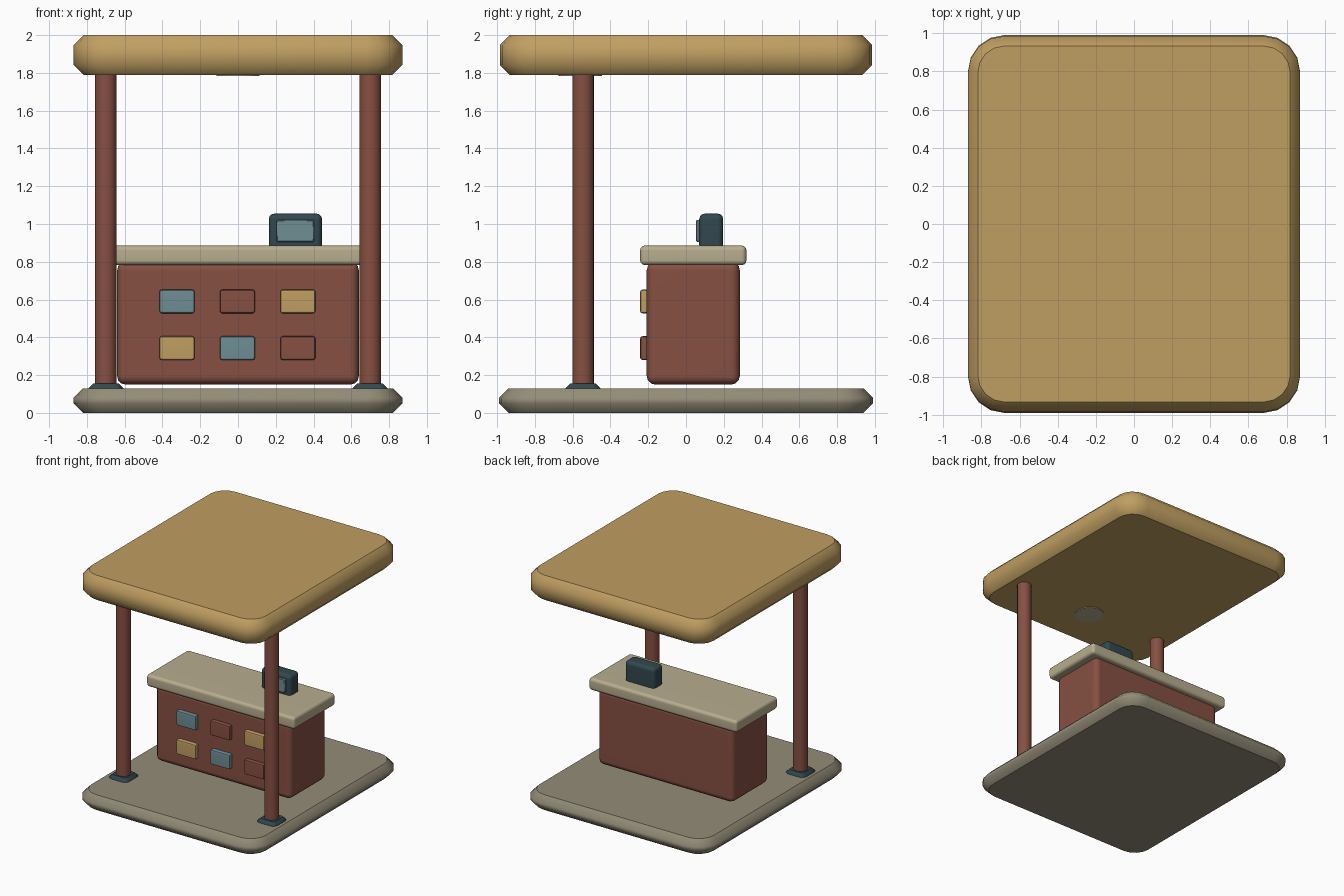
import bpy, bmesh, math
from mathutils import Vector

default = bpy.data.objects.get("Cube")
if default:
    bpy.data.objects.remove(default, do_unlink=True)


def material(name, r, g, b):
    color = [(c / 255 / 12.92 if c < 11 else ((c / 255 + 0.055) / 1.055) ** 2.4) for c in (r, g, b)] + [1]
    m = bpy.data.materials.new(name)
    m.use_nodes = True
    m.diffuse_color = color
    m.node_tree.nodes["Principled BSDF"].inputs["Base Color"].default_value = color
    return m


straw = material("straw yellow", 192, 159, 98)
brick = material("brick red", 134, 80, 66)
stone = material("stone grey", 147, 140, 119)
cream = material("cream", 184, 173, 143)
teal = material("soft teal", 110, 142, 148)
slate = material("dark slate", 50, 72, 79)


def finish(name, bm, mat):
    mesh = bpy.data.meshes.new(name)
    bmesh.ops.recalc_face_normals(bm, faces=bm.faces)
    bm.to_mesh(mesh)
    bm.free()
    mesh.materials.append(mat)
    obj = bpy.data.objects.new(name, mesh)
    bpy.context.collection.objects.link(obj)
    return obj


def slab(name, mat, x, y, hx, hy, z0, z1, radius, chamfer, steps=4):
    """Rounded rectangle in plan with chamfered rims and flat caps."""
    bm = bmesh.new()
    rings = []
    for z, inset in ((z0, chamfer), (z0 + chamfer, 0), (z1 - chamfer, 0), (z1, chamfer)):
        ring = []
        for corner, (sx, sy) in enumerate(((1, 1), (-1, 1), (-1, -1), (1, -1))):
            for i in range(steps + 1):
                a = math.pi / 2 * (corner + i / steps)
                ring.append(bm.verts.new((x + sx * (hx - radius) + (radius - inset) * math.cos(a),
                                          y + sy * (hy - radius) + (radius - inset) * math.sin(a), z)))
        rings.append(ring)
    n = len(rings[0])
    for low, high in zip(rings, rings[1:]):
        for i in range(n):
            j = (i + 1) % n
            bm.faces.new((low[i], low[j], high[j], high[i])).smooth = True
    for ring in (rings[0], rings[-1]):
        cap = bm.faces.new(ring)
        for e in cap.edges:
            e.smooth = False
    return finish(name, bm, mat)


def smooth(obj, angle=40):
    bpy.ops.object.select_all(action="DESELECT")
    obj.select_set(True)
    bpy.context.view_layer.objects.active = obj
    bpy.ops.object.shade_smooth_by_angle(angle=math.radians(angle))


def box(name, mat, low, high, bevel, segments=3):
    """Soft-edged block between two corners."""
    low, high = Vector(low), Vector(high)
    bm = bmesh.new()
    bmesh.ops.create_cube(bm, size=1)
    for v in bm.verts:
        v.co = (low + high) / 2 + v.co * (high - low)
    bmesh.ops.bevel(bm, geom=bm.edges[:], offset=bevel, segments=segments, profile=0.5, affect="EDGES")
    obj = finish(name, bm, mat)
    smooth(obj)
    normals = obj.modifiers.new("flat sides", "WEIGHTED_NORMAL")
    normals.keep_sharp = True
    return obj


def cylinder(name, mat, x, y, z0, z1, radius, sides):
    bm = bmesh.new()
    bmesh.ops.create_cone(bm, cap_ends=True, segments=sides, radius1=radius, radius2=radius, depth=z1 - z0)
    bmesh.ops.translate(bm, verts=bm.verts, vec=(x, y, (z0 + z1) / 2))
    obj = finish(name, bm, mat)
    smooth(obj)
    return obj


# Floor and roof
slab("floor", stone, 0, 0, 0.87, 0.99, 0, 0.13, 0.19, 0.05)
slab("roof", straw, 0, 0, 0.87, 0.985, 1.79, 2, 0.19, 0.052)
cylinder("ceiling_lamp", cream, 0, -0.56, 1.784, 1.8, 0.115, 24)

# Front posts with foot plates
for side, sx in (("right", -1), ("left", 1)):
    cylinder(side + "_post", brick, sx * 0.7, -0.545, 0.002, 1.82, 0.057, 20)
    slab(side + "_post_foot", slate, sx * 0.7, -0.545, 0.093, 0.093, 0.1, 0.156, 0.045, 0.026)

# Counter
box("counter_body", brick, (-0.64, -0.208, 0.15), (0.64, 0.285, 0.8), 0.045)
box("counter_top", cream, (-0.7, -0.243, 0.782), (0.7, 0.32, 0.886), 0.026)

# Coloured tiles on the counter front
rows = ((0.28, (straw, teal, brick)), (0.527, (teal, brick, straw)))
for r, (z, mats) in enumerate(rows):
    for c, mat in enumerate(mats):
        x = (c - 1) * 0.32 - 0.003
        box(f"tile_{r + 1}_{c + 1}", mat, (x - 0.093, -0.243, z), (x + 0.093, -0.19, z + 0.126), 0.013, 2)

# Till display on the counter
box("till_case", slate, (0.163, 0.07, 0.86), (0.445, 0.197, 1.055), 0.03)
box("till_screen", teal, (0.204, 0.053, 0.905), (0.402, 0.09, 1.022), 0.005, 1)
